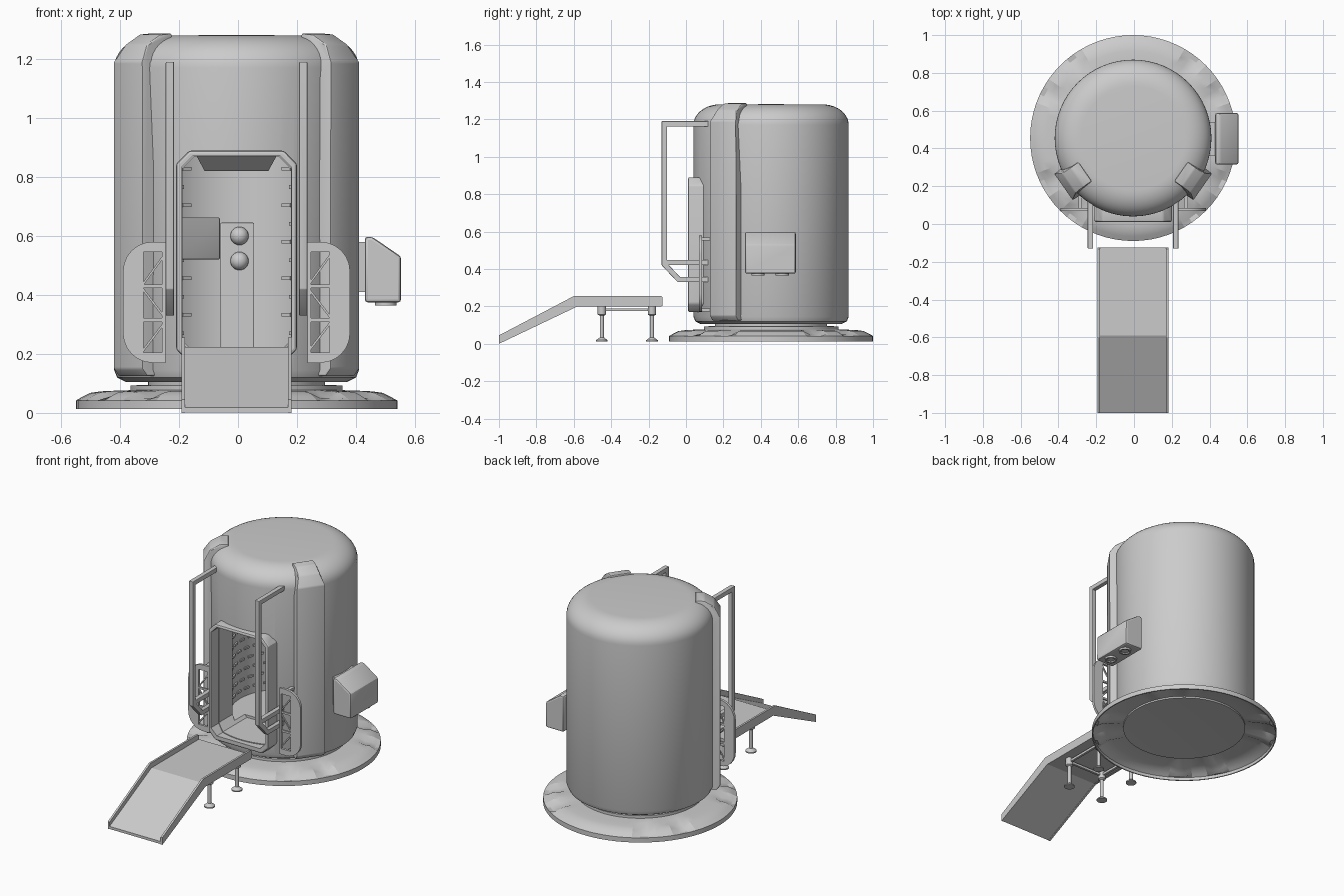
import bpy, bmesh, math
from mathutils import Matrix, Vector

if "Cube" in bpy.data.objects:
    bpy.data.objects.remove(bpy.data.objects["Cube"])

grey = bpy.data.materials.new("plain_grey")
grey.use_nodes = True
grey.diffuse_color = (0.6, 0.6, 0.6, 1)
grey.node_tree.nodes["Principled BSDF"].inputs["Base Color"].default_value = (0.6, 0.6, 0.6, 1)

SHIFT = Vector((-0.005, 0, 0))
CY = 0.455            # depth of the capsule axis
AXIS = (0, CY, 0)


def finish(name, bm, bevel=0, matrix=Matrix(), shape=None):
    """Reshape, bevel, orient, shade and link a mesh."""
    for v in bm.verts:
        if shape:
            shape(v.co)
    bmesh.ops.recalc_face_normals(bm, faces=bm.faces)
    if bevel:
        edges = [e for e in bm.edges if e.calc_face_angle(0) > 0.4]
        bmesh.ops.bevel(bm, geom=edges, offset=bevel, segments=2, profile=0.5, affect='EDGES')
    bm.transform(Matrix.Translation(SHIFT) @ matrix)
    bmesh.ops.recalc_face_normals(bm, faces=bm.faces)
    me = bpy.data.meshes.new(name)
    bm.to_mesh(me)
    bm.free()
    me.materials.append(grey)
    ob = bpy.data.objects.new(name, me)
    bpy.context.collection.objects.link(ob)
    shade(ob)
    return ob


def shade(ob):
    for p in ob.data.polygons:
        p.use_smooth = True
    ob.data.set_sharp_from_angle(angle=math.radians(22))


def prism(name, pts, plane, a, b, bevel=0, matrix=Matrix(), shape=None):
    """Extrude an outline drawn in the xz or yz plane from a to b."""
    put = (lambda u, v: (u, a, v)) if plane == "xz" else (lambda u, v: (a, u, v))
    bm = bmesh.new()
    face = bm.faces.new([bm.verts.new(put(u, v)) for u, v in pts])
    out = bmesh.ops.extrude_face_region(bm, geom=[face])
    move = (0, b - a, 0) if plane == "xz" else (b - a, 0, 0)
    bmesh.ops.translate(bm, vec=move, verts=[v for v in out["geom"] if isinstance(v, bmesh.types.BMVert)])
    return finish(name, bm, bevel, matrix, shape)


def box(name, x0, x1, y0, y1, z0, z1, bevel=0):
    return prism(name, [(x0, z0), (x1, z0), (x1, z1), (x0, z1)], "xz", y0, y1, bevel)


def lathe(name, profile, at, steps=48, shape=None):
    bm = bmesh.new()
    vs = [bm.verts.new((r, 0, z)) for r, z in profile]
    es = [bm.edges.new(p) for p in zip(vs, vs[1:])]
    bmesh.ops.spin(bm, geom=vs + es, cent=(0, 0, 0), axis=(0, 0, 1), angle=math.tau, steps=steps)
    bmesh.ops.remove_doubles(bm, verts=bm.verts, dist=1e-5)
    return finish(name, bm, 0, Matrix.Translation(at), shape)


def cut(ob, cutter):
    mod = ob.modifiers.new("cut", 'BOOLEAN')
    mod.operation, mod.solver, mod.object = 'DIFFERENCE', 'EXACT', cutter
    bpy.context.view_layer.objects.active = ob
    bpy.ops.object.modifier_apply(modifier=mod.name)
    bpy.data.objects.remove(cutter)
    shade(ob)


def around(deg):
    return Matrix.Translation(AXIS) @ Matrix.Rotation(math.radians(deg), 4, 'Z')


def octagon(w, z0, z1, c):
    return [(-w, z0 + c), (-w + c, z0), (w - c, z0), (w, z0 + c),
            (w, z1 - c), (w - c, z1), (-w + c, z1), (-w, z1 - c)]


# Foot ring: a hollow skirt, dented in eight places
def dent(co):
    deg = abs(math.degrees(math.atan2(co.y, co.x)))
    deg = min(deg, 180 - deg)
    if 0.45 < co.xy.length < 0.53 and min(abs(deg - 27.5), abs(deg - 52.5)) < 5:
        co.z -= 0.018


lathe("base_ring", [(0, 0.075), (0.36, 0.058), (0.36, 0.068), (0.46, 0.064), (0.495, 0.055), (0.52, 0.043),
                    (0.538, 0.032), (0.538, 0.013), (0.545, 0.013), (0.545, 0.042), (0.52, 0.056),
                    (0.495, 0.068), (0.46, 0.073), (0.42, 0.075), (0.36, 0.077), (0.36, 0.093),
                    (0.3, 0.095), (0.3, 0.12), (0, 0.12)], AXIS, 72, dent)

# Capsule shell with rounded roof, hollow cabin and doorway
dome = [(0.275 + 0.14 * math.cos(t * math.pi / 20), 1.17 + 0.11 * math.sin(t * math.pi / 20))
        for t in range(11)]
shell = lathe("capsule_shell", [(0, 0.105), (0.375, 0.105), (0.405, 0.12), (0.415, 0.145)] + dome + [(0, 1.281)],
              AXIS, 64)
cut(shell, lathe("cabin_cutter", [(0, 0.22), (0.3, 0.22), (0.3, 0.9), (0, 0.9)], AXIS, 64))
cut(shell, prism("door_cutter", octagon(0.184, 0.205, 0.869, 0.04), "xz", -0.1, 0.3))

# Door frame
frame = prism("door_frame", octagon(0.205, 0.17, 0.89, 0.045), "xz", 0.01, 0.125, 0.01)
cut(frame, prism("frame_cutter", octagon(0.187, 0.2, 0.872, 0.04), "xz", -0.1, 0.3))


# Corner pillars following the roof curve, narrower at the top
def narrow(co):
    if co.z > 1.195:
        co.y *= 0.72


pillar = [(0.385, 0.125), (0.43, 0.125), (0.45, 0.15), (0.45, 1.19), (0.415, 1.25),
          (0.36, 1.283), (0.31, 1.287), (0.31, 1.2), (0.385, 1.1)]
for name, deg in (("left_pillar", -35), ("right_pillar", -145)):
    prism(name, pillar, "xz", -0.086, 0.086, 0.006, around(deg), narrow)

# Grab rails beside the door
rail = [(0.13, 1.162), (0.13, 1.19), (-0.13, 1.19), (-0.13, 0.42), (-0.045, 0.33), (0.13, 0.33),
        (0.13, 0.358), (-0.033, 0.358), (-0.102, 0.432), (-0.102, 1.162)]
for name, s in (("left", 1), ("right", -1)):
    x0, x1 = sorted((s * 0.212, s * 0.24))
    prism(name + "_grab_rail", rail, "yz", x0, x1, 0.003)
    box(name + "_rail_brace", x0, x1, -0.11, 0.13, 0.42, 0.448, 0.003)

    # Side guard plate with rounded outer corners
    arc = [(0.285 + 0.1 * math.cos(math.radians(d)), z + 0.1 * math.sin(math.radians(d)))
           for z, first in ((0.27, -90), (0.48, 0)) for d in range(first, first + 91, 15)]
    plate = [(0.24, 0.17)] + arc + [(0.24, 0.58), (0.24, 0.545), (0.315, 0.545), (0.315, 0.205), (0.24, 0.205)]
    prism(name + "_guard_plate", [(s * x, z) for x, z in plate], "xz", 0.07, 0.085)
    x0, x1 = sorted((s * 0.24, s * 0.252))
    box(name + "_guard_post", x0, x1, 0.07, 0.085, 0.17, 0.58)

    # Lattice in the guard window
    w0, w1 = sorted((s * 0.245, s * 0.318))
    for z in (0.315, 0.43):
        box(name + "_guard_rung", w0, w1, 0.072, 0.083, z - 0.006, z + 0.006)
    for lo, hi in ((0.21, 0.305), (0.42, 0.325), (0.435, 0.535)):
        prism(name + "_guard_diagonal", [(w0, lo - 0.006), (w1, hi - 0.006), (w1, hi + 0.006), (w0, lo + 0.006)],
              "xz", 0.073, 0.082)
    x0, x1 = sorted((s * 0.27, s * 0.29))
    for z in (0.18, 0.56):
        box(name + "_guard_peg", x0, x1, 0.08, 0.16, z - 0.008, z + 0.008)

# Equipment pod on the left flank, with nozzles
prism("side_pod", [(0.435, 0.375), (0.558, 0.375), (0.558, 0.53), (0.46, 0.597), (0.435, 0.597)],
      "xz", 0.315, 0.587, 0.01)
box("pod_mount", 0.4, 0.44, 0.36, 0.54, 0.41, 0.58)
for y in (0.385, 0.515):
    lathe("pod_nozzle", [(0, 0.37), (0.022, 0.37), (0.026, 0.364), (0.036, 0.364), (0.036, 0.385), (0, 0.385)],
          (0.506, y, 0), 24)

# Cabin fittings: console, knobs, locker and ceiling lamp
box("console", -0.055, 0.06, 0.69, 0.765, 0.215, 0.645, 0.004)
for z in (0.515, 0.6):
    bm = bmesh.new()
    bmesh.ops.create_uvsphere(bm, u_segments=20, v_segments=12, radius=0.031)
    finish("console_knob", bm, 0, Matrix.Translation((0.01, 0.688, z)))
prism("locker", [(0.53, 0.662), (0.7, 0.662), (0.7, 0.52), (0.59, 0.52)], "yz", -0.2, -0.056, 0.005)


def flare(co):
    co.x *= 1 + (co.z - 0.82) * 5


prism("ceiling_lamp", [(0.2, 0.905), (0.5, 0.905), (0.45, 0.82), (0.3, 0.82)], "yz", -0.108, 0.108, 0, Matrix(), flare)

# Padding studs on the cabin side walls
bm = bmesh.new()
for row in range(10):
    for col in range(8):
        for mirror in (False, True):
            deg = -42 + col * 13 + (row % 2) * 6
            turn = around(180 - deg if mirror else deg)
            spot = Matrix.Translation((0.298, 0, 0.27 + row * 0.062))
            bmesh.ops.create_cube(bm, size=1, matrix=turn @ spot @ Matrix.Diagonal((0.014, 0.035, 0.012, 1)))
finish("wall_studs", bm)

# Boarding ramp with side curbs
prism("ramp_deck", [(-0.125, 0.224), (-0.59, 0.224), (-1, 0.018), (-1, 0.002), (-0.58, 0.202), (-0.125, 0.202)],
      "yz", -0.18, 0.18)
curb = [(-0.125, 0.208), (-0.133, 0.2), (-0.58, 0.2), (-1, 0), (-1, 0.045), (-0.6, 0.255),
        (-0.133, 0.255), (-0.125, 0.247)]
for name, s in (("left", 1), ("right", -1)):
    prism(name + "_ramp_curb", curb, "yz", s * 0.175, s * 0.187)

    # Ramp legs and under-frame
    x = s * 0.125
    for y in (-0.45, -0.182):
        lathe(name + "_ramp_leg", [(0, 0.012), (0.031, 0.012), (0.031, 0.019), (0.011, 0.034), (0.011, 0.15),
                                   (0.022, 0.156), (0.022, 0.203), (0, 0.203)], (x, y, 0), 20)
    box(name + "_ramp_beam", x - 0.007, x + 0.007, -0.45, -0.182, 0.175, 0.19)
for y in (-0.45, -0.182):
    box("ramp_crossbar", -0.125, 0.125, y - 0.007, y + 0.007, 0.175, 0.19)
